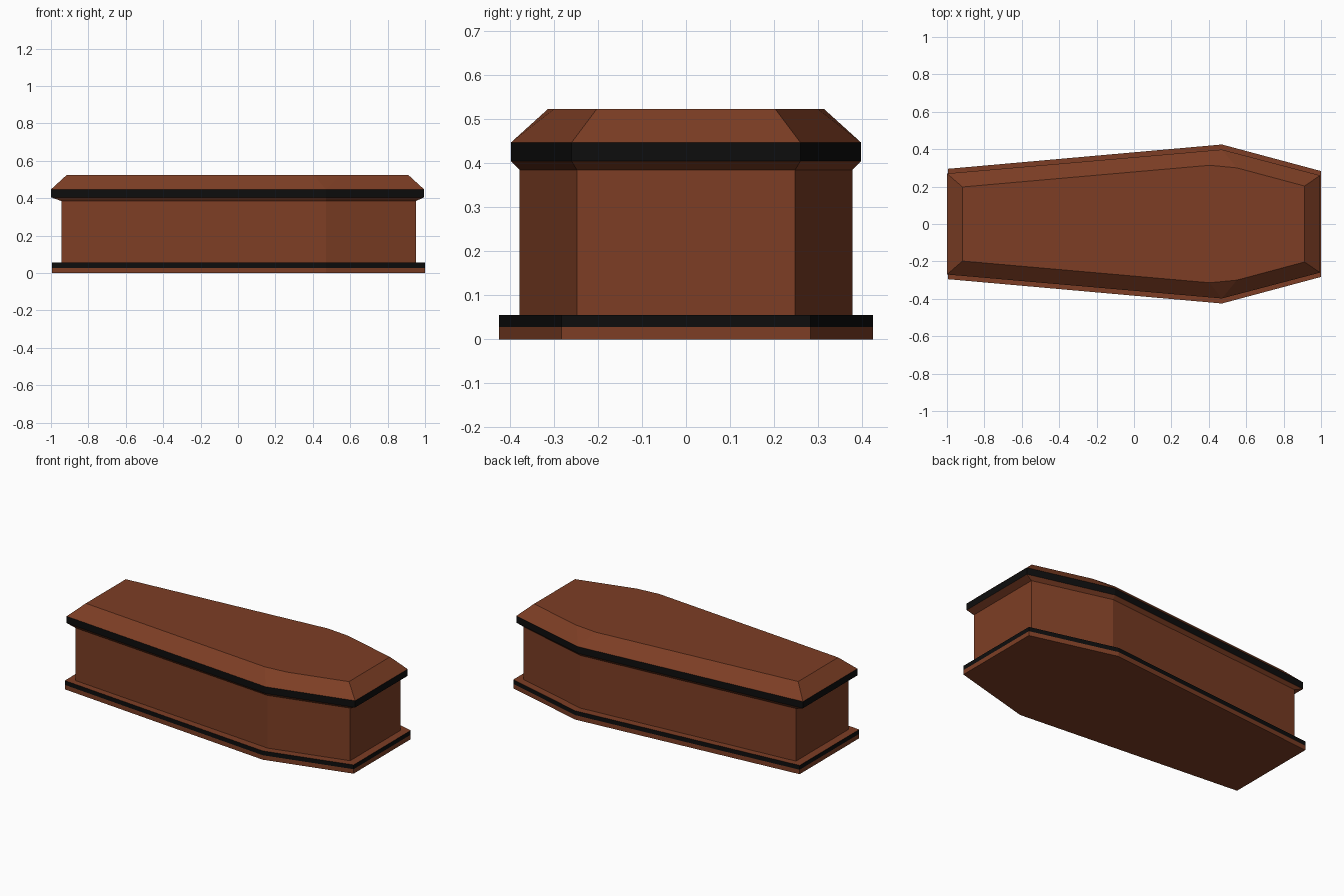
import bpy, bmesh

if "Cube" in bpy.data.objects:
    bpy.data.objects.remove(bpy.data.objects["Cube"])


def material(name, color):
    m = bpy.data.materials.new(name)
    m.diffuse_color = (*color, 1)
    m.use_nodes = True
    m.node_tree.nodes["Principled BSDF"].inputs["Base Color"].default_value = m.diffuse_color
    return m


BROWN = material("reddish brown wood", (0.205, 0.048, 0.018))
BLACK = material("black trim", (0.004, 0.004, 0.004))


def outline(x0, y0, xm, ym, x1, y1):
    """Six-sided coffin outline, counter-clockwise, mirrored across y."""
    half = [(x0, -y0), (xm, -ym), (x1, -y1)]
    return half + [(x, -y) for x, y in reversed(half)]


def finish(name, bm):
    bmesh.ops.recalc_face_normals(bm, faces=bm.faces)
    me = bpy.data.meshes.new(name)
    bm.to_mesh(me)
    bm.free()
    me.materials.append(BROWN)
    me.materials.append(BLACK)
    ob = bpy.data.objects.new(name, me)
    bpy.context.collection.objects.link(ob)
    return ob


def loft(layers, black_band=None, cap_top=True):
    """Stack outlines at heights; side faces of one band become black."""
    bm = bmesh.new()
    rings = [[bm.verts.new((x, y, z)) for x, y in pts] for z, pts in layers]
    bm.faces.new(rings[0])
    for k, (a, b) in enumerate(zip(rings, rings[1:])):
        for i in range(len(a)):
            j = (i + 1) % len(a)
            f = bm.faces.new((a[i], a[j], b[j], b[i]))
            f.material_index = 1 if k == black_band else 0
    if cap_top:
        bm.faces.new(rings[-1])
    return bm, rings[-1]


foot = outline(-0.995, 0.295, 0.47, 0.425, 1.0, 0.283)
body = outline(-0.945, 0.260, 0.47, 0.378, 0.952, 0.248)
rim = outline(-1.0, 0.270, 0.47, 0.398, 0.995, 0.260)

# Base plinth with black upper edge
finish("base_plinth", loft([(0, foot), (0.028, foot), (0.055, foot)], 1)[0])

# Coffin box
finish("coffin_box", loft([(0.055, body), (0.385, body)])[0])

# Lid: flared underside, black rim, bevelled top with blunted shoulders
bm, r = loft([(0.385, body), (0.405, rim), (0.447, rim)], 1, cap_top=False)
half = [(-0.917, -0.198), (0.405, -0.314), (0.55, -0.300), (0.912, -0.203)]
pts = half + [(x, -y) for x, y in reversed(half)]
t = [bm.verts.new((x, y, 0.523)) for x, y in pts]
bm.faces.new(t)
for face in ((r[0], r[1], t[1], t[0]), (r[1], t[2], t[1]), (r[1], r[2], t[3], t[2]),
             (r[2], r[3], t[4], t[3]), (r[3], r[4], t[5], t[4]), (r[4], t[6], t[5]),
             (r[4], r[5], t[7], t[6]), (r[5], r[0], t[0], t[7])):
    bm.faces.new(face)
finish("lid", bm)
